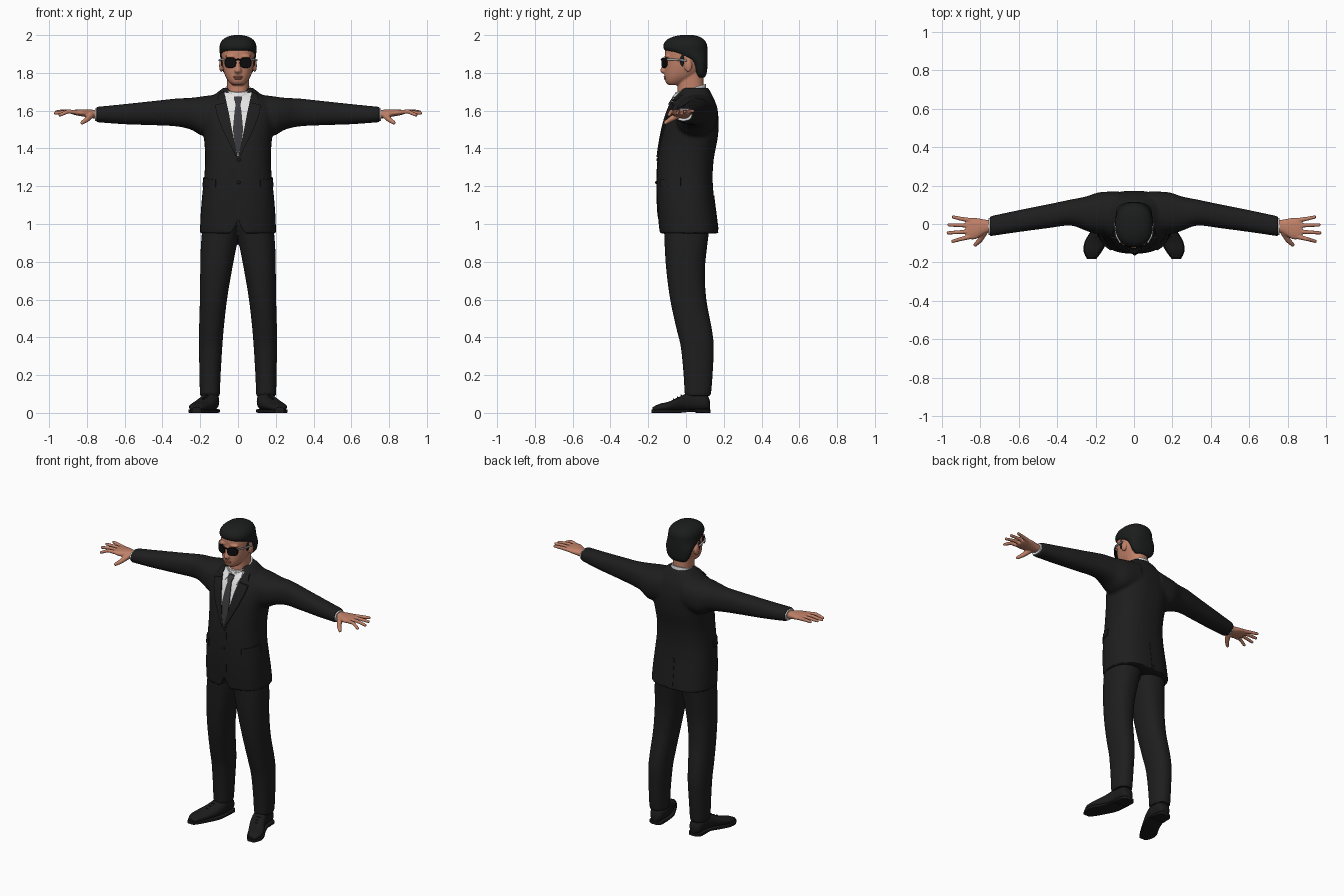
import bpy, bmesh, math
from mathutils import Vector, Matrix
from mathutils.bvhtree import BVHTree

if "Cube" in bpy.data.objects:
    bpy.data.objects.remove(bpy.data.objects["Cube"])


def material(name, *rgb):
    m = bpy.data.materials.new(name)
    m.use_nodes = True
    m.diffuse_color = (*rgb, 1)
    m.node_tree.nodes["Principled BSDF"].inputs["Base Color"].default_value = (*rgb, 1)
    return m


SUIT = material("charcoal cloth", .013, .013, .0135)
HAIR = material("black hair", .011, .012, .012)
SKIN = material("warm skin", .53, .22, .14)
LIPS = material("lips", .45, .17, .11)
SHIRT = material("white cotton", .78, .78, .78)
TIE = material("grey silk", .042, .042, .046)
LEATHER = material("black leather", .011, .011, .011)
LENS = material("black lens", .004, .004, .004)
SILVER = material("silver", .6, .6, .6)


def loft(bm, axis, rings, side=1, power=2.3, n=32, steps=4):
    """Rings of (position, low, high, low, high) along an axis, smoothly joined."""
    fine = []
    for i in range(len(rings) - 1):
        a, b, c, d = (rings[min(max(j, 0), len(rings) - 1)] for j in range(i - 1, i + 3))
        for k in range(steps):
            t = k / steps
            fine.append([q + .5 * t * (r - p + t * (2 * p - 5 * q + 4 * r - s + t * (3 * (q - r) + s - p)))
                         for p, q, r, s in zip(a, b, c, d)])
    fine.append(rings[-1])
    loops = []
    for pos, u0, u1, v0, v1 in fine:
        loop = []
        for k in range(n):
            a = math.tau * k / n
            c, s = math.cos(a), math.sin(a)
            u = (u0 + u1) / 2 + (u1 - u0) / 2 * math.copysign(abs(c) ** (2 / power), c)
            v = (v0 + v1) / 2 + (v1 - v0) / 2 * math.copysign(abs(s) ** (2 / power), s)
            x, y, z = {"x": (pos, u, v), "y": (u, pos, v), "z": (u, v, pos)}[axis]
            loop.append(bm.verts.new((x * side, y, z)))
        loops.append(loop)
    for p, q in zip(loops, loops[1:]):
        for k in range(n):
            bm.faces.new((p[k], p[k - 1], q[k - 1], q[k]))
    bm.faces.new(loops[0])
    bm.faces.new(loops[-1])


def column(bm, rings, **kw):
    """Upright loft that is symmetric in x."""
    loft(bm, "z", [(z, -w, w, f, b) for z, w, f, b in rings], **kw)


def ball(bm, centre, size):
    bmesh.ops.create_icosphere(bm, subdivisions=3, radius=1,
                               matrix=Matrix.Translation(centre) @ Matrix.Diagonal((*size, 1)))


def finger(bm, pts, r0, r1, side):
    pts = [Vector(p) for p in pts]
    for i, (p, q) in enumerate(zip(pts, pts[1:])):
        for k in range(9):
            t = k / 8
            r = r0 + (r1 - r0) * (i + t) / (len(pts) - 1)
            c = p.lerp(q, t)
            ball(bm, (c.x * side, c.y, c.z), (r, r, r))


def finish(name, bm, mat, voxel=0, relax=3):
    """Turn the bmesh into an object; a voxel size fuses its pieces."""
    bmesh.ops.recalc_face_normals(bm, faces=bm.faces)
    me = bpy.data.meshes.new(name)
    bm.to_mesh(me)
    bm.free()
    ob = bpy.data.objects.new(name, me)
    bpy.context.scene.collection.objects.link(ob)
    if voxel:
        r = ob.modifiers.new("fuse", 'REMESH')
        r.mode, r.voxel_size = 'VOXEL', voxel
        s = ob.modifiers.new("relax", 'SMOOTH')
        s.factor, s.iterations = .5, relax
        dg = bpy.context.evaluated_depsgraph_get()
        me = bpy.data.meshes.new_from_object(ob.evaluated_get(dg))
        ob.modifiers.clear()
        ob.data = me
    me.materials.clear()
    me.materials.append(mat)
    me.shade_smooth()
    me.set_sharp_from_angle(angle=math.radians(45))
    return ob


def wire(name, pts, radius, mat):
    cu = bpy.data.curves.new(name, 'CURVE')
    cu.dimensions, cu.bevel_depth, cu.use_fill_caps = '3D', radius, True
    sp = cu.splines.new('POLY')
    sp.points.add(len(pts) - 1)
    for p, co in zip(sp.points, pts):
        p.co = (*co, 1)
    cu.materials.append(mat)
    bpy.context.scene.collection.objects.link(bpy.data.objects.new(name, cu))


def strip(name, inner, outer, mat, targets, lift=.004, radial=False, sides=(1, -1), cols=6, steps=6):
    """Cloth panel between two (across, height) edges, laid on the targets."""
    bm = bmesh.new()
    for side in sides:
        rows = []
        for i in range(len(inner) - 1):
            for k in range(steps + (i == len(inner) - 2)):
                p = Vector(inner[i]).lerp(Vector(inner[i + 1]), k / steps)
                q = Vector(outer[i]).lerp(Vector(outer[i + 1]), k / steps)
                row = []
                for c in range(cols + 1):
                    u, z = p.lerp(q, c / cols)
                    d = Vector((math.sin(u) * side, -math.cos(u), 0)) if radial else Vector((0, -1, 0))
                    start = d + Vector((0 if radial else u * side, 0, z))
                    hits = [h for h in (t.ray_cast(start, -d) for t in targets) if h[0]]
                    dist = min((h[3] for h in hits), default=1)
                    row.append((start - d * (dist - lift), start - d * (dist + .012)))
                rows.append(row)
        # outer and inner skins joined by a rim
        skins = [[[bm.verts.new(v[s]) for v in row] for row in rows] for s in (0, 1)]
        for g in skins:
            for a, b in zip(g, g[1:]):
                for c in range(cols):
                    bm.faces.new((a[c], a[c + 1], b[c + 1], b[c]))
        top, low = [g[0] + [r[-1] for r in g[1:-1]] + g[-1][::-1] + [r[0] for r in g[-2:0:-1]] for g in skins]
        for k in range(len(top)):
            bm.faces.new((top[k - 1], top[k], low[k], low[k - 1]))
    return finish(name, bm, mat)


def surface(ob):
    return BVHTree.FromObject(ob, bpy.context.evaluated_depsgraph_get())


# Jacket with sleeves
bm = bmesh.new()
column(bm, [(.95, .202, -.14, .172), (1.05, .198, -.149, .16), (1.15, .19, -.154, .147), (1.25, .179, -.154, .141),
            (1.35, .174, -.148, .148), (1.45, .18, -.134, .167), (1.52, .19, -.12, .173), (1.58, .195, -.102, .17),
            (1.64, .175, -.078, .157), (1.68, .13, -.05, .14), (1.72, .08, -.02, .118)], power=2.5)
for s in (1, -1):
    loft(bm, "x", [(.08, -.05, .17, 1.48, 1.69), (.18, -.055, .165, 1.465, 1.677), (.25, -.035, .143, 1.5, 1.668),
                   (.33, -.008, .127, 1.517, 1.664), (.45, -.022, .102, 1.523, 1.651),
                   (.6, -.042, .072, 1.528, 1.635), (.75, -.064, .04, 1.539, 1.62)], side=s)
jacket = finish("jacket", bm, SUIT, .009, 4)

# Rounded cutaway at the front hem
for v in jacket.data.vertices:
    if v.co.y < -.06 and abs(v.co.x) < .05:
        v.co.z = max(v.co.z, .95 + .08 * (1 - abs(v.co.x) / .05) ** 2)
jacket.data.update()

# Trousers
bm = bmesh.new()
for s in (1, -1):
    loft(bm, "z", [(.09, .096, .202, -.007, .132), (.2, .092, .204, -.013, .141), (.35, .083, .207, -.028, .147),
                   (.45, .075, .206, -.052, .136), (.6, .058, .202, -.084, .108), (.75, .033, .2, -.104, .1),
                   (.88, .008, .197, -.113, .112), (1.02, -.02, .185, -.118, .13)], side=s)
finish("trousers", bm, SUIT, .009, 3)

# Shoes with soles, heels and laces
shoe = [(.128, .12, .165, .02, .06), (.105, .103, .187, .012, .1), (.03, .1, .195, .012, .112),
        (-.03, .114, .218, .012, .088), (-.09, .143, .252, .012, .06), (-.14, .171, .258, .01, .048),
        (-.178, .2, .24, .01, .03)]
for s, label in ((1, "left"), (-1, "right")):
    bm = bmesh.new()
    loft(bm, "y", shoe, side=s)
    finish(label + "_shoe", bm, LEATHER)
    bm = bmesh.new()
    loft(bm, "y", [(y * 1.02, a - .004, b + .004, .006 if -.03 < y < .1 else 0, .018) for y, a, b, *_ in shoe],
         side=s, power=8)
    loft(bm, "y", [(.128, .112, .172, 0, .02), (.1, .101, .189, 0, .02), (.05, .1, .193, 0, .02)], side=s, power=9)
    finish(label + "_sole", bm, LEATHER)
    for i in range(3):
        y, z = -.02 - i * .02, .094 - i * .01
        x = .165 + i * .009
        wire(f"{label}_lace_{i}", [((x - .025) * s, y, z - .01), (x * s, y - .006, z), ((x + .025) * s, y, z - .01)],
             .003, LEATHER)

# Shirt cuffs and hands
for s, label in ((1, "left"), (-1, "right")):
    bm = bmesh.new()
    loft(bm, "x", [(.72, -.056, .033, 1.546, 1.613), (.757, -.056, .031, 1.546, 1.612)], side=s)
    finish(label + "_cuff", bm, SHIRT)
    bm = bmesh.new()
    loft(bm, "x", [(.73, -.042, .018, 1.557, 1.603), (.77, -.048, .022, 1.56, 1.605), (.82, -.077, .031, 1.569, 1.607),
                   (.855, -.079, .031, 1.575, 1.606), (.875, -.07, .022, 1.58, 1.602)], side=s)
    for base, tip, z in ((-.066, -.09, 1.577), (-.038, -.046, 1.587), (-.008, -.005, 1.594), (.019, .036, 1.598)):
        reach = .975 - abs(tip + .03) * .55
        finger(bm, [(.85, base, 1.591), (.9, (base + tip) / 2, 1.596), (reach, tip, z)], .0125, .009, s)
    finger(bm, [(.78, -.045, 1.575), (.802, -.085, 1.552), (.825, -.108, 1.536)], .018, .01, s)
    finish(label + "_hand", bm, SKIN, .004, 2)

# Head with neck, nose and ears
bm = bmesh.new()
column(bm, [(1.735, .028, -.092, -.03), (1.75, .046, -.107, 0), (1.78, .066, -.113, .05), (1.82, .079, -.113, .085),
            (1.87, .086, -.111, .1), (1.92, .087, -.11, .102), (1.96, .074, -.09, .09), (1.985, .04, -.05, .06)])
column(bm, [(1.62, .064, -.05, .1), (1.72, .058, -.045, .095), (1.82, .058, -.04, .09)])
column(bm, [(1.797, .014, -.124, -.08), (1.811, .021, -.137, -.08), (1.84, .012, -.126, -.08),
            (1.88, .01, -.113, -.08)], power=2)
for s in (1, -1):
    ball(bm, (.089 * s, .012, 1.838), (.011, .021, .034))
    ball(bm, (.035 * s, -.098, 1.887), (.035, .017, .009))
finish("head", bm, SKIN, .005, 3)

bm = bmesh.new()
for z, w in ((1.779, .026), (1.77, .022)):
    ball(bm, (0, -.107, z), (w, .011, .006))
finish("lips", bm, LIPS)

# Hair
bm = bmesh.new()
column(bm, [(1.775, .052, .06, .1), (1.8, .076, .048, .11), (1.84, .088, .034, .114), (1.87, .093, .005, .115),
            (1.895, .096, -.06, .115), (1.922, .098, -.114, .114), (1.95, .096, -.119, .111), (1.975, .082, -.102, .097),
            (1.992, .055, -.066, .07), (2.0, .022, -.03, .04)])
for s in (1, -1):
    ball(bm, (.083 * s, -.02, 1.865), (.009, .013, .035))
finish("hair", bm, HAIR, .006, 3)

# Sunglasses
for s, label in ((1, "left"), (-1, "right")):
    bm = bmesh.new()
    loft(bm, "y", [(-.13, .01, .069, 1.828, 1.88), (-.123, .009, .071, 1.826, 1.882)], side=s, power=2.6)
    for v in bm.verts:
        v.co.y += 5 * v.co.x ** 2
    finish(label + "_lens", bm, LENS)
    wire(label + "_temple", [(.071 * s, -.098, 1.87), (.092 * s, -.06, 1.87), (.099 * s, .005, 1.866)], .005, SILVER)
wire("bridge", [(-.014, -.127, 1.868), (0, -.13, 1.872), (.014, -.127, 1.868)], .004, LENS)

# Shirt collar band, tilted up towards the back
bm = bmesh.new()
column(bm, [(1.63, .078, -.072, .112), (1.68, .07, -.06, .108), (1.712, .066, -.054, .105)])
for v in bm.verts:
    v.co.z += .28 * v.co.y
collar = finish("collar_band", bm, SHIRT)

# Shirt front, tie and collar wings
skin = [surface(jacket), surface(collar)]


def centred(name, widths, mat, lift):
    strip(name, [(-w, z) for w, z in widths], [(w, z) for w, z in widths], mat, skin, lift, sides=(1,))


centred("shirt_front", [(.072, 1.695), (.047, 1.58), (.033, 1.5), (.003, 1.36)], SHIRT, .003)
centred("tie", [(.011, 1.645), (.019, 1.59), (.027, 1.5), (.018, 1.43), (.002, 1.365)], TIE, .008)
centred("tie_knot", [(.02, 1.675), (.02, 1.66), (.012, 1.632)], TIE, .014)
strip("collar_wings", [(.004, 1.682), (.02, 1.66), (.046, 1.622)], [(.062, 1.698), (.066, 1.67), (.05, 1.624)],
      SHIRT, skin, .009)

# Lapels, front edge, pocket flaps and vent
strip("lapels", [(.062, 1.645), (.047, 1.58), (.032, 1.5), (.002, 1.36)],
      [(.122, 1.63), (.112, 1.58), (.082, 1.5), (.01, 1.355)], SUIT, skin, .009)
strip("jacket_collar", [(.074, 1.703), (.063, 1.652)], [(.1, 1.69), (.112, 1.656)], SUIT, skin, .01)
strip("front_edge", [(-.006, 1.36), (-.006, 1.04)], [(.02, 1.36), (.02, 1.04)], SUIT, skin, .003, sides=(1,))
strip("pocket_flaps", [(.72, 1.235), (.72, 1.195)], [(1.42, 1.245), (1.42, 1.2)], SUIT, skin, .006, radial=True)
strip("back_vent", [(math.pi - .02, 1.15), (math.pi - .02, .97)], [(math.pi + .12, 1.15), (math.pi + .12, .97)],
      SUIT, skin, .003, radial=True, sides=(1,))

# Buttons
bm = bmesh.new()
for z, y in ((1.34, -.152), (1.22, -.158)):
    ball(bm, (.004, y, z), (.009, .005, .009))
finish("buttons", bm, LEATHER)
